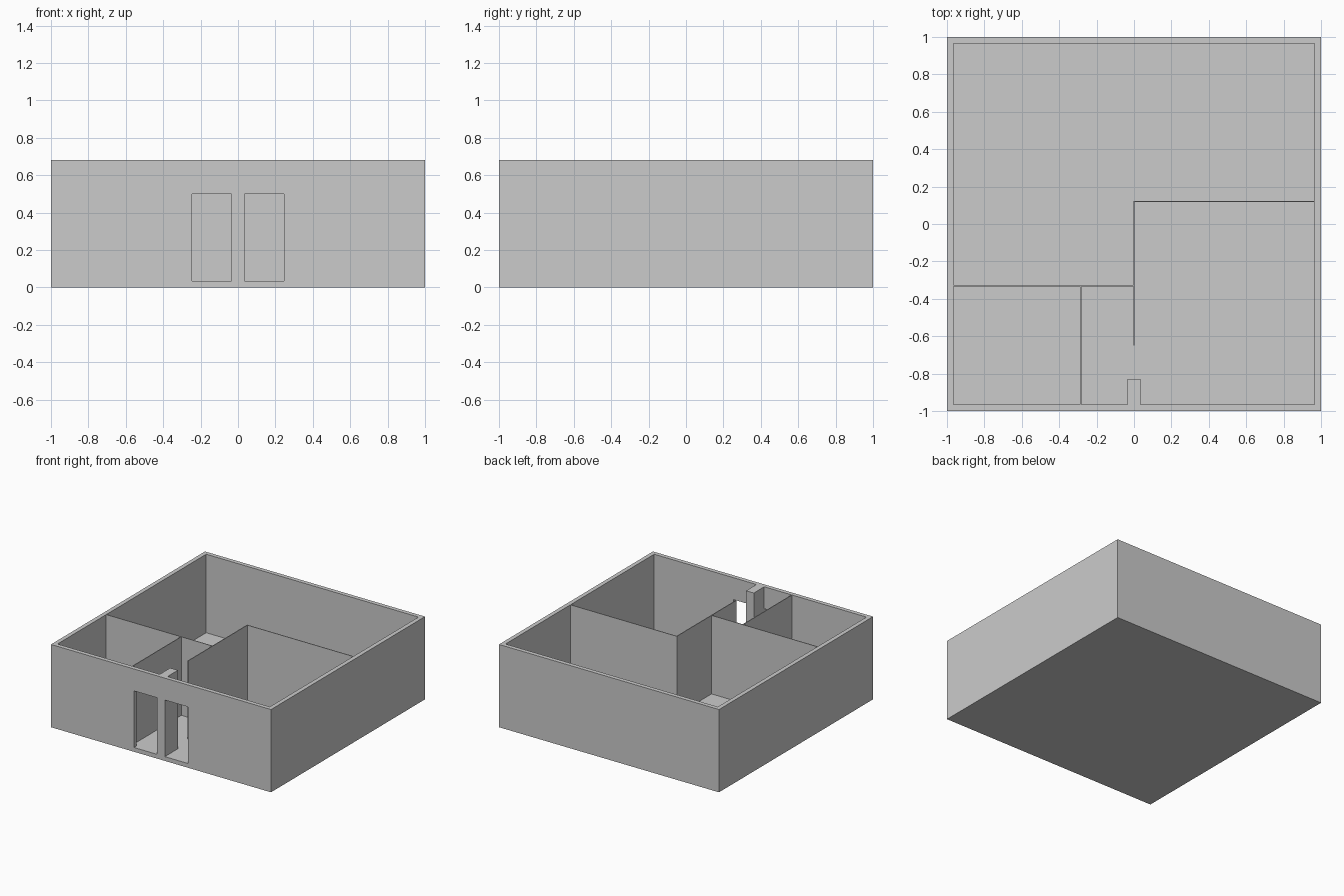
import bpy
import bmesh

if "Cube" in bpy.data.objects:
    bpy.data.objects.remove(bpy.data.objects["Cube"])

H = 0.68      # wall height
T = 0.035     # outer wall and floor thickness
I = 1 - T     # inner wall face
P = 0.006     # partition thickness


def prism(name, outline, z0, z1):
    """Extrude a plan outline from z0 to z1."""
    bm = bmesh.new()
    face = bm.faces.new([bm.verts.new((x, y, z0)) for x, y in outline])
    top = bmesh.ops.extrude_face_region(bm, geom=[face])["geom"]
    bmesh.ops.translate(bm, vec=(0, 0, z1 - z0),
                        verts=[v for v in top if isinstance(v, bmesh.types.BMVert)])
    bmesh.ops.recalc_face_normals(bm, faces=bm.faces)
    mesh = bpy.data.meshes.new(name)
    bm.to_mesh(mesh)
    bm.free()
    obj = bpy.data.objects.new(name, mesh)
    bpy.context.collection.objects.link(obj)
    return obj


def box(name, x0, x1, y0, y1, z0, z1):
    return prism(name, [(x0, y0), (x1, y0), (x1, y1), (x0, y1)], z0, z1)


def cut(target, cutter):
    mod = target.modifiers.new("cut", "BOOLEAN")
    mod.operation = "DIFFERENCE"
    mod.solver = "EXACT"
    mod.object = cutter
    bpy.context.view_layer.objects.active = target
    bpy.ops.object.modifier_apply(modifier=mod.name)
    bpy.data.objects.remove(cutter)


# Outer shell: floor and walls, with a pier left standing between the doors
shell = box("outer_walls_and_floor", -1, 1, -1, 1, 0, H)
room = prism("room_cutter", [(-I, -I), (-T, -I), (-T, -0.83), (T, -0.83),
                             (T, -I), (I, -I), (I, I), (-I, I)], T, H + 0.1)
room.hide_render = True
cut(shell, room)

# Two doorways in the front wall
for x0, x1 in ((-0.245, -T), (T, 0.245)):
    door = box("door_cutter", x0, x1, -1.1, -0.9, T, 0.5)
    door.hide_render = True
    cut(shell, door)

# Thin partition walls
h = P / 2
box("right_room_back_wall", h, I, 0.12 - h, 0.12 + h, T, H)
box("hall_wall", -h, h, -0.65, 0.12 + h, T, H)
box("left_room_back_wall", -I, -h, -0.33 - h, -0.33 + h, T, H)
box("left_room_side_wall", -0.285 - h, -0.285 + h, -I, -0.33 - h, T, H)
